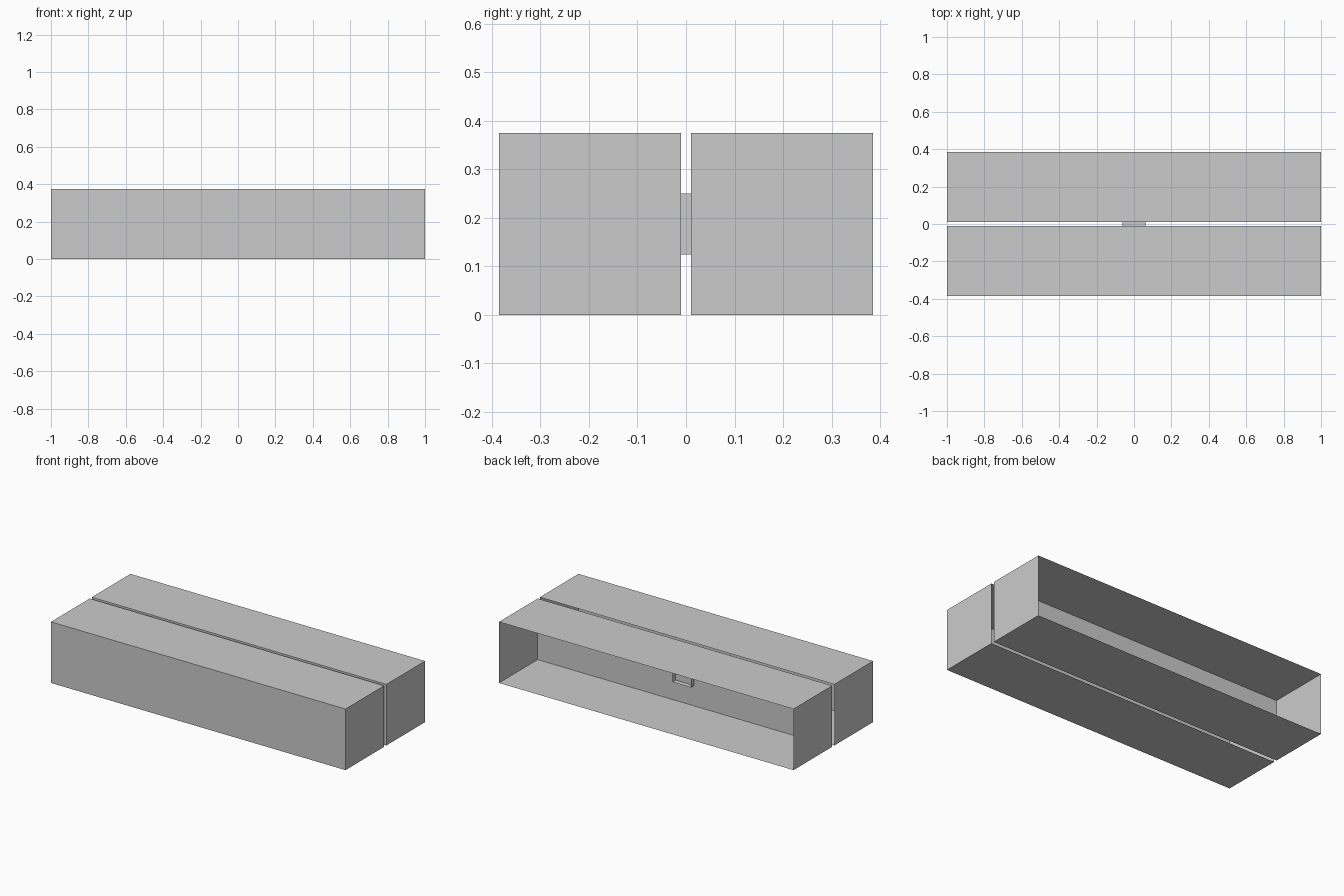
import bpy
import bmesh

cube = bpy.data.objects.get("Cube")
if cube:
    bpy.data.objects.remove(cube, do_unlink=True)

# Single plain material
grey = bpy.data.materials.new("light_grey")
grey.use_nodes = True
COLOUR = (0.6, 0.6, 0.6, 1.0)
grey.diffuse_color = COLOUR
grey.node_tree.nodes["Principled BSDF"].inputs["Base Color"].default_value = COLOUR


def open_box(name, low, high):
    """Thin-walled box without its rear (+y) face."""
    bm = bmesh.new()
    bmesh.ops.create_cube(bm, size=1)
    for v in bm.verts:
        for i in range(3):
            v.co[i] = high[i] if v.co[i] > 0 else low[i]
    bm.normal_update()
    rear = [f for f in bm.faces if f.normal.y > 0.9]
    bmesh.ops.delete(bm, geom=rear, context='FACES_ONLY')
    mesh = bpy.data.meshes.new(name)
    bm.to_mesh(mesh)
    bm.free()
    mesh.materials.append(grey)
    obj = bpy.data.objects.new(name, mesh)
    bpy.context.collection.objects.link(obj)
    return obj


HEIGHT = 0.375
GAP = 0.0105          # half the space between the two boxes
DEPTH = GAP + HEIGHT

# Two long boxes, one behind the other
open_box("front_box", (-1, -DEPTH, 0), (1, -GAP, HEIGHT))
open_box("back_box", (-1, GAP, 0), (1, DEPTH, HEIGHT))

# Short connector passing through the facing walls
open_box("connector", (-0.0625, -0.042, 0.125), (0.0625, 0.042, 0.25))
